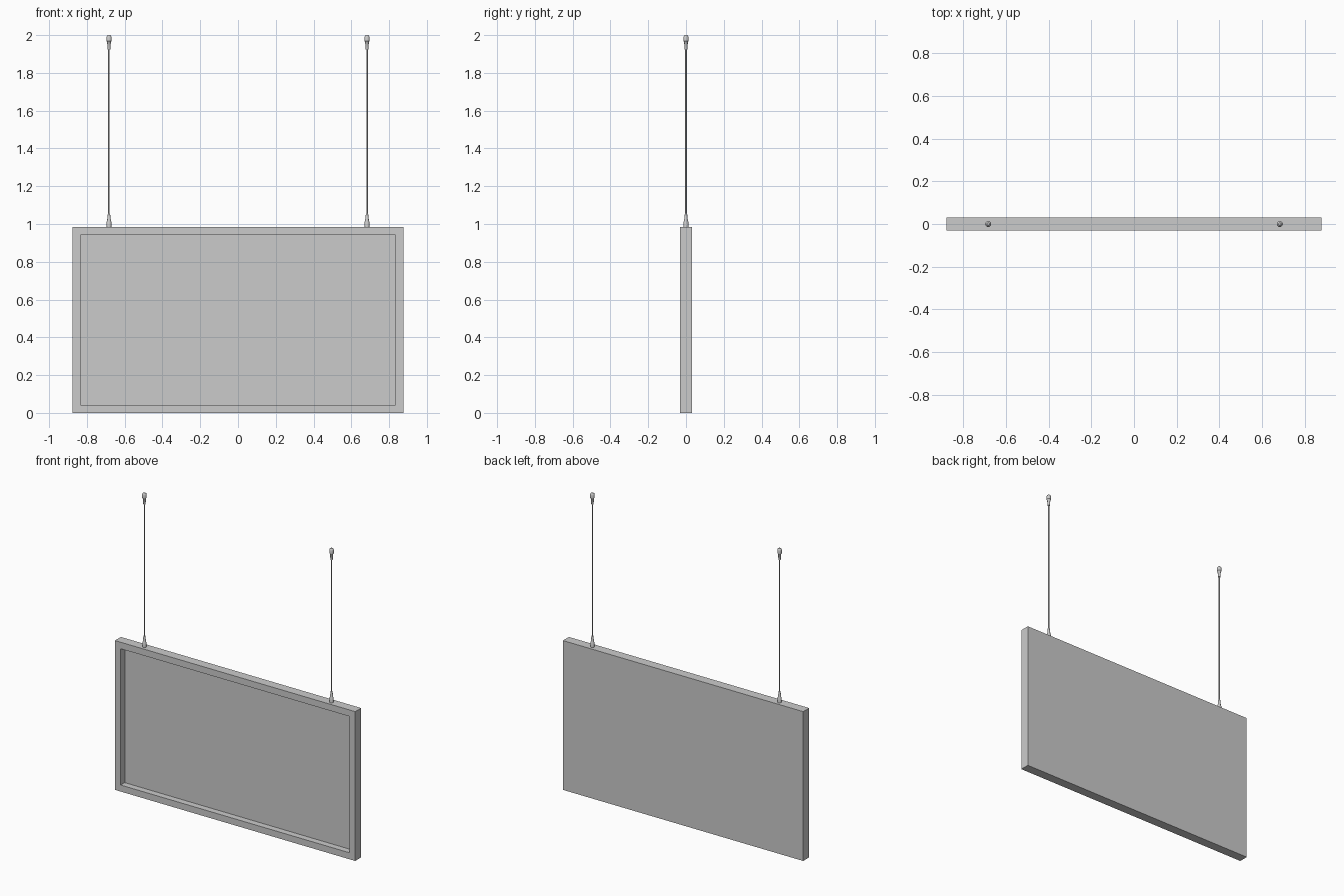
import bpy, bmesh, math

if "Cube" in bpy.data.objects:
    bpy.data.objects.remove(bpy.data.objects["Cube"])

W, H, D = 0.877, 0.985, 0.031      # half width, height, half depth
BORDER, RECESS = 0.043, 0.042
CABLE_X = 0.683


def add_object(name, bm):
    bmesh.ops.recalc_face_normals(bm, faces=bm.faces)
    mesh = bpy.data.meshes.new(name)
    bm.to_mesh(mesh)
    bm.free()
    obj = bpy.data.objects.new(name, mesh)
    bpy.context.collection.objects.link(obj)
    return obj


def lathe(name, profile, x, sides=16):
    """Revolve (radius, z) points around a vertical axis at x."""
    bm = bmesh.new()
    verts = [bm.verts.new((r, 0, z)) for r, z in profile]
    edges = [bm.edges.new(p) for p in zip(verts, verts[1:])]
    bmesh.ops.spin(bm, geom=verts + edges, cent=(0, 0, 0), axis=(0, 0, 1),
                   angle=math.tau, steps=sides, use_duplicate=False)
    bmesh.ops.remove_doubles(bm, verts=bm.verts, dist=1e-5)
    obj = add_object(name, bm)
    obj.location.x = x
    bpy.ops.object.select_all(action='DESELECT')
    obj.select_set(True)
    bpy.context.view_layer.objects.active = obj
    bpy.ops.object.shade_smooth_by_angle(angle=math.radians(35))


# Sign panel: a box whose front is inset and pushed back into a recess
bm = bmesh.new()
bmesh.ops.create_cube(bm, size=1)
bmesh.ops.scale(bm, vec=(2 * W, 2 * D, H), verts=bm.verts)
bmesh.ops.translate(bm, vec=(0, 0, H / 2), verts=bm.verts)
bm.normal_update()
front = min(bm.faces, key=lambda f: f.calc_center_median().y)
bmesh.ops.inset_region(bm, faces=[front], thickness=BORDER, use_even_offset=True)
back = bmesh.ops.extrude_discrete_faces(bm, faces=[front])["faces"][0]
bmesh.ops.translate(bm, vec=(0, RECESS, 0), verts=back.verts)
add_object("sign_panel", bm)

# Hanging cables with a tapered fitting at each end
lower = [(0, 0.98), (0.013, 0.98), (0.013, 1.012), (0.010, 1.018),
         (0.006, 1.055), (0, 1.055)]
upper = [(0, 1.925), (0.007, 1.925), (0.010, 1.963), (0.014, 1.968),
         (0.014, 1.988), (0.011, 1.996), (0.006, 2.0), (0, 2.0)]
cable = [(0, 1.05), (0.004, 1.05), (0.004, 1.93), (0, 1.93)]
for side, x in (("left", -CABLE_X), ("right", CABLE_X)):
    lathe("cable_" + side, cable, x)
    lathe("lower_fitting_" + side, lower, x)
    lathe("upper_fitting_" + side, upper, x)
